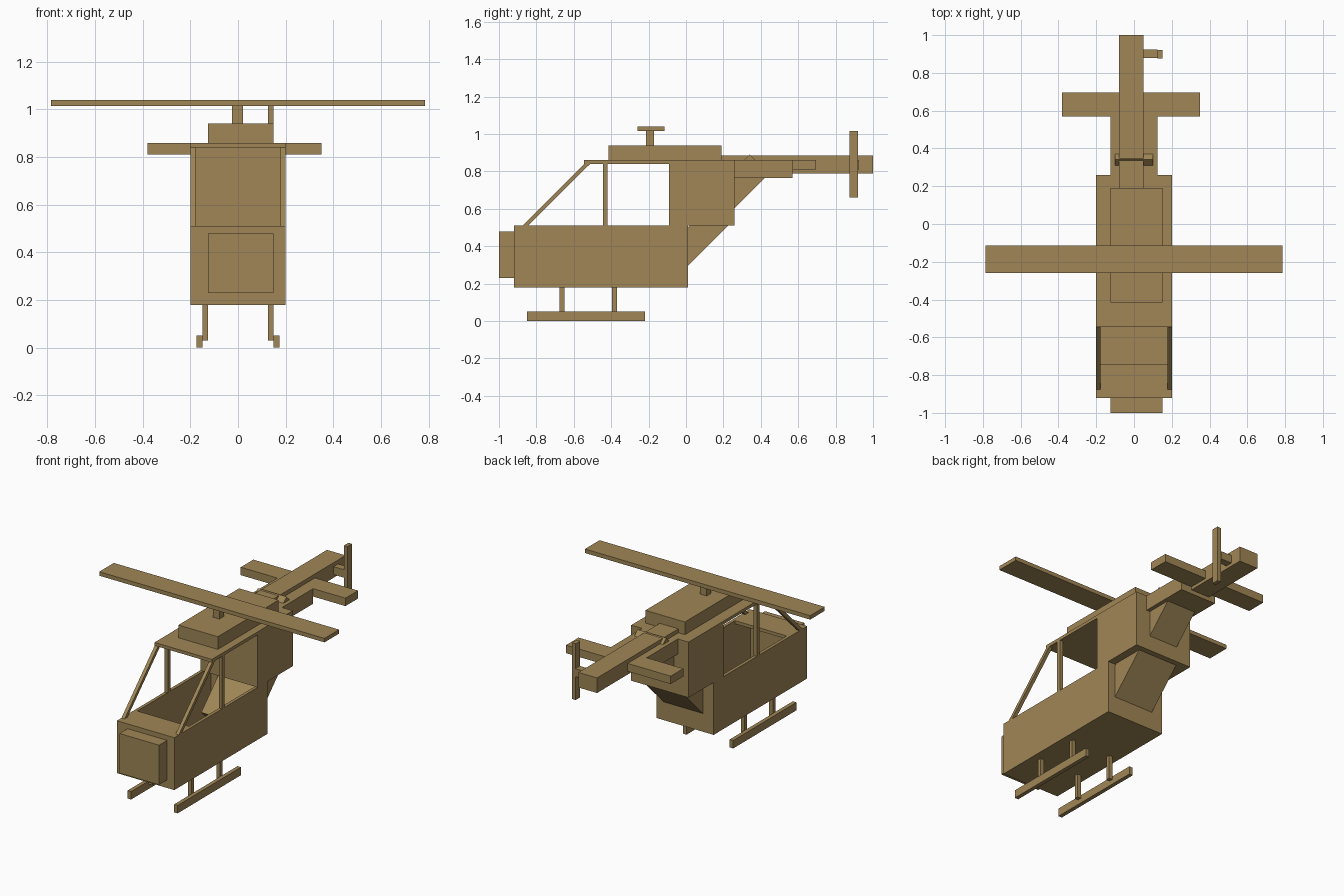
import bpy
import bmesh
import math
from mathutils import Vector

cube = bpy.data.objects.get("Cube")
if cube:
    bpy.data.objects.remove(cube, do_unlink=True)

tan = bpy.data.materials.new("tan")
tan.use_nodes = True
TAN = (0.35, 0.238, 0.093, 1.0)
tan.diffuse_color = TAN
tan.node_tree.nodes["Principled BSDF"].inputs["Base Color"].default_value = TAN


def prism(name, x0, x1, outline):
    """Extrude a (y, z) outline from x0 to x1."""
    bm = bmesh.new()
    face = bm.faces.new([bm.verts.new((x0, y, z)) for y, z in outline])
    ext = bmesh.ops.extrude_face_region(bm, geom=[face])
    moved = [v for v in ext["geom"] if isinstance(v, bmesh.types.BMVert)]
    bmesh.ops.translate(bm, verts=moved, vec=Vector((x1 - x0, 0, 0)))
    bmesh.ops.recalc_face_normals(bm, faces=bm.faces)
    mesh = bpy.data.meshes.new(name)
    bm.to_mesh(mesh)
    bm.free()
    mesh.materials.append(tan)
    obj = bpy.data.objects.new(name, mesh)
    bpy.context.collection.objects.link(obj)
    return obj


def box(name, x, y, z):
    return prism(name, x[0], x[1],
                 [(y[0], z[0]), (y[1], z[0]), (y[1], z[1]), (y[0], z[1])])


def plank(name, x, diff, total):
    """Board tilted 45 degrees, bounded by y - z = diff and y + z = total."""
    corners = [(diff[0], total[0]), (diff[1], total[0]),
               (diff[1], total[1]), (diff[0], total[1])]
    prism(name, x[0], x[1], [((s + d) / 2, (s - d) / 2) for d, s in corners])


# Open cabin tub
box("cabin_floor", (-.2, .2), (-.92, .01), (.18, .205))
box("cabin_front_wall", (-.2, .2), (-.92, -.90), (.205, .51))
box("cabin_back_wall", (-.2, .2), (-.01, .01), (.205, .51))
box("dashboard_top", (-.18, .18), (-.90, -.745), (.49, .51))
box("nose_box", (-.125, .15), (-1, -.92), (.23, .48))

# Upper body and roof
box("engine_housing", (-.2, .2), (-.09, .26), (.51, .86))
box("roof", (-.2, .2), (-.545, -.09), (.84, .86))
box("roof_cap", (-.125, .15), (-.415, .19), (.86, .94))

# Slanted boards under the rear body
plank("lower_brace", (-.125, .15), (-.49, -.285), (.115, .76))
plank("upper_brace", (-.1, .1), (-.55, -.345), (.75, 1.231))

# Main rotor
box("rotor_mast", (-.025, .02), (-.215, -.17), (.94, 1.015))
box("rotor_blade", (-.785, .785), (-.26, -.115), (1.015, 1.04))

# Tail
box("tail_base", (-.125, .125), (.26, .57), (.765, .86))
box("tail_boom", (-.08, .05), (.19, 1), (.79, .885))
box("tail_stabilizer", (-.38, .35), (.57, .695), (.81, .86))
box("tail_rotor_hub", (.05, .125), (.88, .925), (.81, .86))
box("tail_rotor_blade", (.125, .15), (.875, .92), (.66, 1.015))

# Mirrored side parts
for side, s in (("left", 1), ("right", -1)):
    def span(a, b):
        return tuple(sorted((s * a, s * b)))
    box(side + "_cabin_wall", span(.18, .2), (-.90, -.01), (.205, .51))
    prism(side + "_windscreen_pillar", *span(.178, .2),
          [(-.875, .51), (-.845, .51), (-.513, .84), (-.543, .84)])
    box(side + "_door_pillar", span(.178, .2), (-.445, -.42), (.51, .84))
    box(side + "_skid", span(.15, .175), (-.85, -.22), (0, .05))
    for end, y in (("front", -.675), ("rear", -.395)):
        box(f"{side}_{end}_skid_leg", span(.125, .15), (y, y + .025), (.03, .18))
